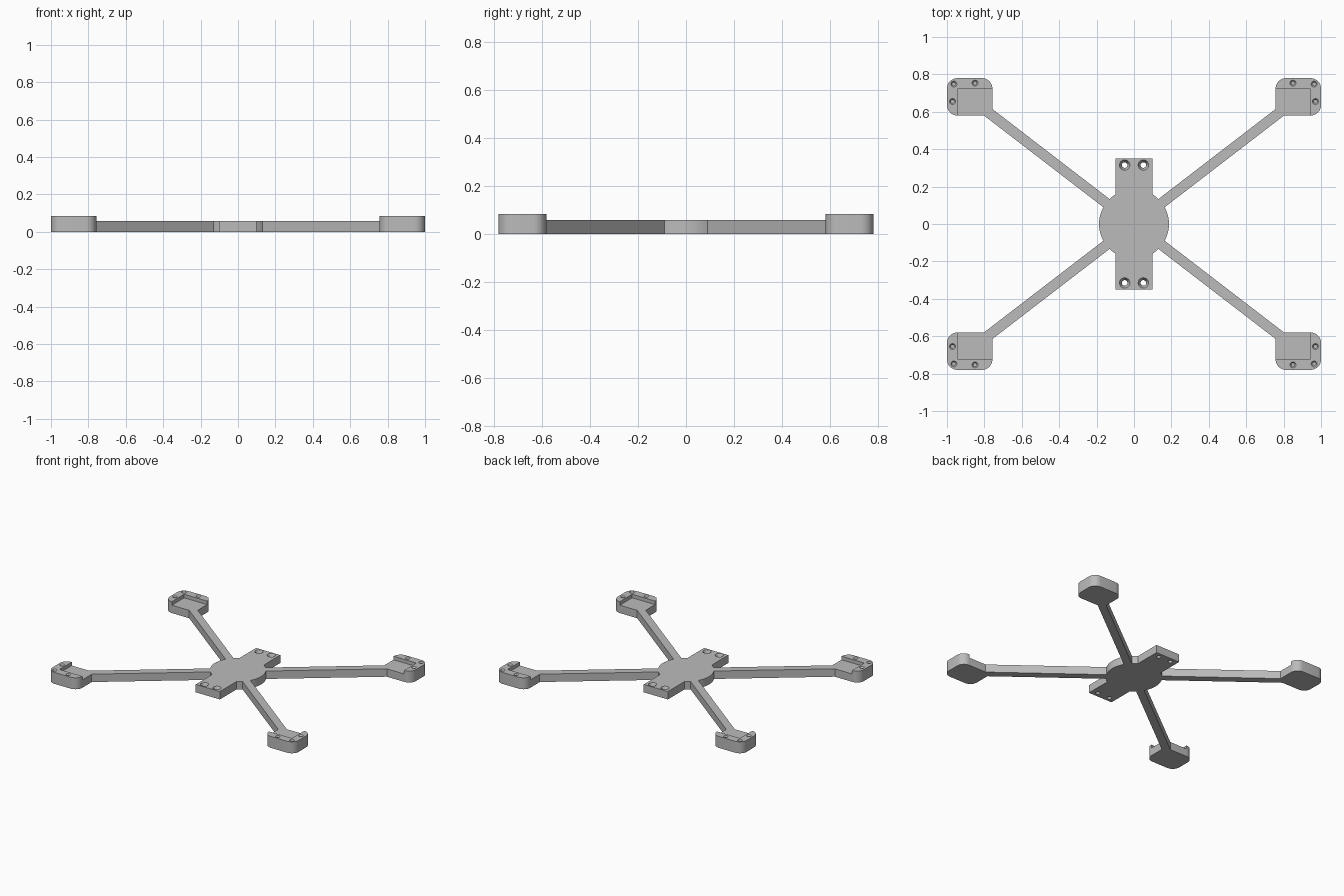
import bpy, bmesh, math
from mathutils import Vector

old = bpy.data.objects.get("Cube")
if old:
    bpy.data.objects.remove(old, do_unlink=True)

ARM_TOP, PAD_TOP = 0.058, 0.084

grey = bpy.data.materials.new("matte grey")
grey.use_nodes = True
colour = (0.5, 0.5, 0.5, 1)
grey.diffuse_color = colour
grey.node_tree.nodes["Principled BSDF"].inputs["Base Color"].default_value = colour


def new_object(name, bm):
    bmesh.ops.recalc_face_normals(bm, faces=bm.faces)
    mesh = bpy.data.meshes.new(name)
    bm.to_mesh(mesh)
    bm.free()
    mesh.materials.append(grey)
    ob = bpy.data.objects.new(name, mesh)
    bpy.context.collection.objects.link(ob)
    return ob


def prism(name, outline, z0, z1):
    bm = bmesh.new()
    face = bm.faces.new([bm.verts.new((x, y, z0)) for x, y in outline])
    up = bmesh.ops.extrude_face_region(bm, geom=[face])["geom"]
    verts = [v for v in up if isinstance(v, bmesh.types.BMVert)]
    bmesh.ops.translate(bm, verts=verts, vec=(0, 0, z1 - z0))
    return new_object(name, bm)


def rectangle(x0, y0, x1, y1):
    return [(x0, y0), (x1, y0), (x1, y1), (x0, y1)]


def arc(cx, cy, r, start, end, n):
    angles = [math.radians(start + (end - start) * i / n) for i in range(n + 1)]
    return [(cx + r * math.cos(a), cy + r * math.sin(a)) for a in angles]


def lathe_hole(bm, x, y, levels):
    """Stack of rings (radius, height) closed into a stepped plug."""
    rings = [[bm.verts.new((px, py, z)) for px, py in arc(x, y, r, 0, 345, 23)]
             for r, z in levels]
    for low, high in zip(rings, rings[1:]):
        for i in range(24):
            j = (i + 1) % 24
            bm.faces.new((low[i], low[j], high[j], high[i]))
    bm.faces.new(rings[0])
    bm.faces.new(rings[-1])


def boolean(target, tool, operation):
    mod = target.modifiers.new(operation.title(), "BOOLEAN")
    mod.operation, mod.solver, mod.object = operation, "EXACT", tool
    bpy.context.view_layer.objects.active = target
    bpy.ops.object.modifier_apply(modifier=mod.name)
    bpy.data.objects.remove(tool, do_unlink=True)


# Central hub: round disc with a long mounting plate
frame = prism("frame", arc(0, 0, 0.187, 0, 355, 71), 0, ARM_TOP)
plate = prism("mounting_plate", rectangle(-0.098, -0.35, 0.098, 0.35), 0, ARM_TOP)
boolean(frame, plate, "UNION")

# Rounded motor pad, cut off square to the arm at its inner corner
R = 0.056
pad_outline = ([(0.802, 0.58)]
               + arc(1 - R, 0.58 + R, R, -90, 0, 8)
               + arc(1 - R, 0.78 - R, R, 0, 90, 8)
               + arc(0.757 + R, 0.78 - R, R, 90, 180, 8)
               + [(0.757, 0.615)])

for sx in (-1, 1):
    for sy in (-1, 1):
        def flip(points):
            return [(x * sx, y * sy) for x, y in points]
        # Diagonal arm
        tip, root = Vector((0.80, 0.613)), Vector((0.06, 0.0445))
        side = (tip - root).orthogonal().normalized() * 0.0275
        arm = prism("arm", flip([root - side, tip - side, tip + side, root + side]),
                    0, ARM_TOP)
        # Pad with a recessed seat open towards the hub
        pad = prism("motor_pad", flip(pad_outline), 0, PAD_TOP)
        seat = prism("seat_cutter", flip(rectangle(0.70, 0.50, 0.943, 0.722)),
                     ARM_TOP, 0.2)
        boolean(pad, seat, "DIFFERENCE")
        boolean(frame, arm, "UNION")
        boolean(frame, pad, "UNION")

# Screw holes: countersunk through the plate, blind in the pad rims
holes = bmesh.new()
for sx in (-1, 1):
    for sy in (-1, 1):
        lathe_hole(holes, 0.05 * sx, 0.315 * sy,
                   [(0.015, -0.05), (0.015, 0.035), (0.028, ARM_TOP), (0.028, 0.1)])
        for x, y in ((0.963, 0.748), (0.85, 0.753), (0.97, 0.655)):
            lathe_hole(holes, x * sx, y * sy,
                       [(0.009, 0.03), (0.009, 0.074), (0.016, PAD_TOP), (0.016, 0.1)])
boolean(frame, new_object("screw_hole_cutter", holes), "DIFFERENCE")

bpy.ops.object.select_all(action="DESELECT")
frame.select_set(True)
bpy.context.view_layer.objects.active = frame
bpy.ops.object.shade_smooth_by_angle(angle=math.radians(30))
